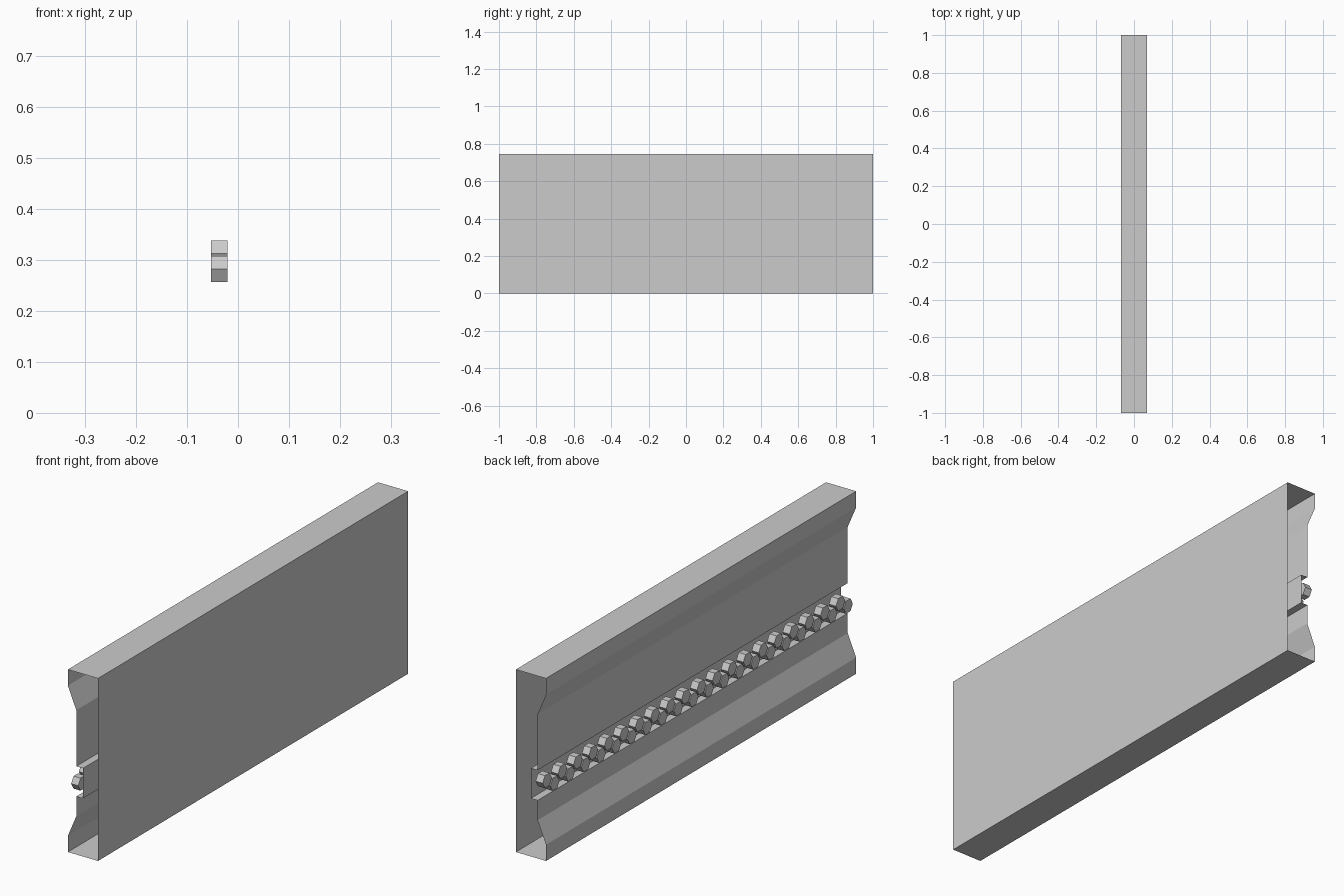
import bpy, bmesh, math

if "Cube" in bpy.data.objects:
    bpy.data.objects.remove(bpy.data.objects["Cube"])

H = 0.745      # panel height
W = 0.068      # half thickness


def make_object(name, bm):
    bmesh.ops.recalc_face_normals(bm, faces=bm.faces)
    mesh = bpy.data.meshes.new(name)
    bm.to_mesh(mesh)
    bm.free()
    obj = bpy.data.objects.new(name, mesh)
    bpy.context.collection.objects.link(obj)
    return obj


# Hollow wall panel: closed profile swept along y, open at both ends
profile = [(W, 0), (-W, 0), (-W, 0.066), (-0.03, 0.156),
           (-0.03, 0.237), (0, 0.237), (0, 0.36), (-0.03, 0.36),
           (-0.03, H - 0.156), (-W, H - 0.066), (-W, H), (W, H)]
bm = bmesh.new()
front = [bm.verts.new((x, -1, z)) for x, z in profile]
back = [bm.verts.new((x, 1, z)) for x, z in profile]
n = len(profile)
for i in range(n):
    j = (i + 1) % n
    bm.faces.new((front[i], front[j], back[j], back[i]))
make_object("wall_panel", bm)

# Staggered row of hexagonal studs sitting in the groove
COUNT, RADIUS = 40, 0.0294
X_OUT, X_IN = -0.053, -0.021
pitch = 2 * (1 - RADIUS) / (COUNT - 1)
bm = bmesh.new()
for k in range(COUNT):
    cy = -1 + RADIUS + k * pitch
    cz = 0.283 if k % 2 == 0 else 0.313
    rings = []
    for x in (X_OUT, X_IN):
        rings.append([bm.verts.new((x, cy + RADIUS * math.cos(a * math.pi / 3),
                                    cz + RADIUS * math.sin(a * math.pi / 3)))
                      for a in range(6)])
    bm.faces.new(rings[0])
    bm.faces.new(rings[1][::-1])
    for i in range(6):
        j = (i + 1) % 6
        bm.faces.new((rings[0][i], rings[1][i], rings[1][j], rings[0][j]))
make_object("hex_stud_row", bm)
